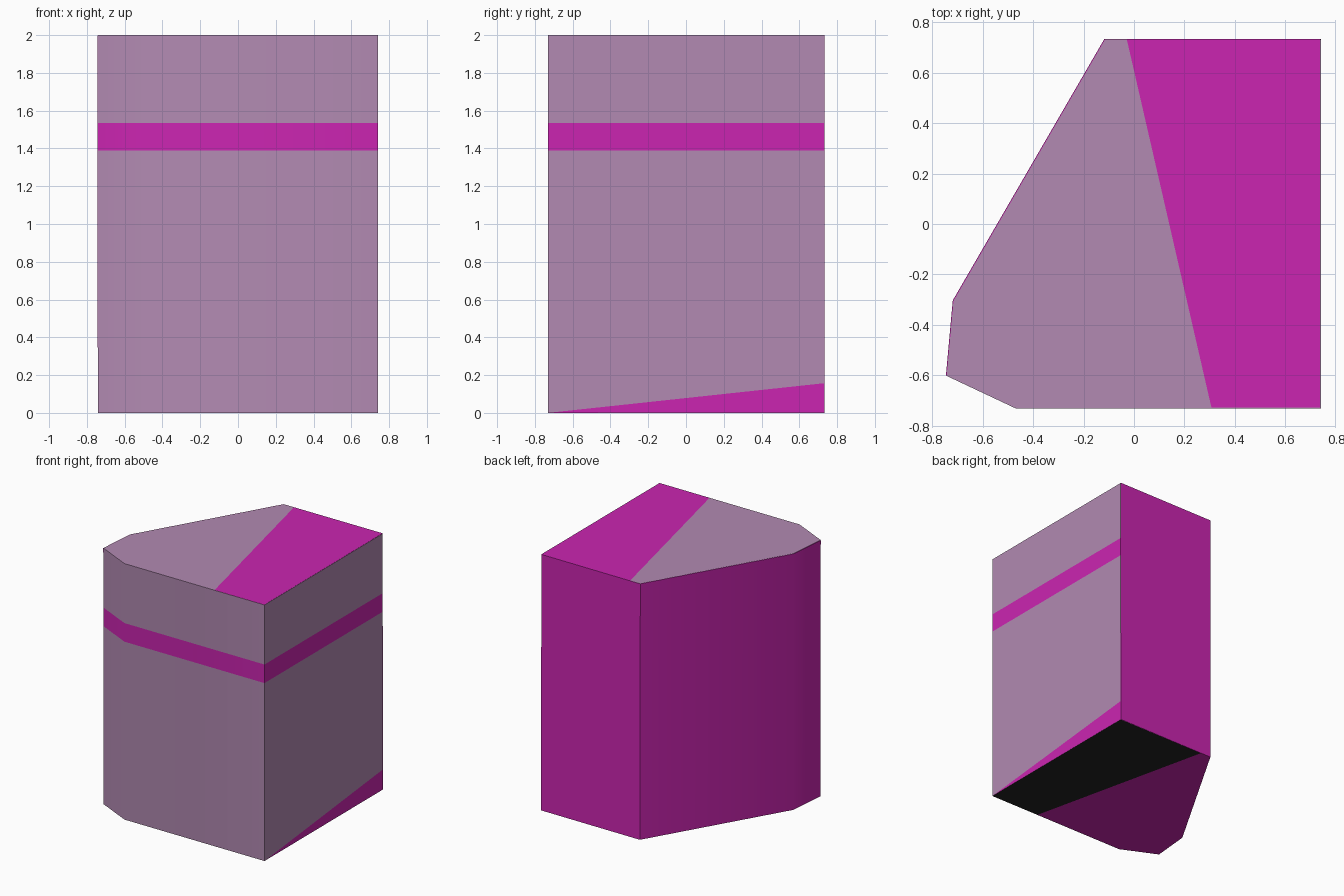
import bpy, bmesh, math
from mathutils import Matrix

if "Cube" in bpy.data.objects:
    bpy.data.objects.remove(bpy.data.objects["Cube"])

# footprint, counter-clockwise from the front left
OUTLINE = [(-0.47, -0.73), (0.74, -0.73), (0.74, 0.73),
           (-0.115, 0.73), (-0.715, -0.305), (-0.742, -0.602)]


def linear(c):
    return c / 12.92 if c <= 0.04045 else ((c + 0.055) / 1.055) ** 2.4


def material(name, r, g, b):
    m = bpy.data.materials.new(name)
    m.diffuse_color = (linear(r / 255), linear(g / 255), linear(b / 255), 1)
    m.use_nodes = True
    m.node_tree.nodes["Principled BSDF"].inputs["Base Color"].default_value = m.diffuse_color
    return m


mauve = material("mauve", 178, 138, 178)
magenta = material("magenta", 203, 37, 177)
black = material("black", 34, 34, 34)


def prism(name, levels, mats, pick):
    """Stack the outline at each level; pick(face centre z) gives a material slot."""
    bm = bmesh.new()
    rings = [[bm.verts.new((x, y, z)) for x, y in OUTLINE] for z in levels]
    n = len(OUTLINE)
    for lo, hi in zip(rings, rings[1:]):
        for i in range(n):
            j = (i + 1) % n
            bm.faces.new((lo[i], lo[j], hi[j], hi[i]))
    bm.faces.new(rings[0][::-1])
    bm.faces.new(rings[-1])
    for f in bm.faces:
        f.material_index = pick(f.calc_center_median().z)
    me = bpy.data.meshes.new(name)
    bm.to_mesh(me)
    bm.free()
    for m in mats:
        me.materials.append(m)
    ob = bpy.data.objects.new(name, me)
    bpy.context.collection.objects.link(ob)
    bpy.ops.object.select_all(action='DESELECT')
    ob.select_set(True)
    bpy.context.view_layer.objects.active = ob
    bpy.ops.object.shade_smooth_by_angle(angle=math.radians(30))
    return ob


# mauve block with a magenta band and a black underside
prism("banded_block", (0, 1.39, 1.535, 2), (mauve, magenta, black),
      lambda z: 2 if z < 0.01 else 1 if 1.39 < z < 1.535 else 0)

# magenta block, a hair behind, to the left and tilted, so it shows
# on the back, the left and the right half of the top
backing = prism("backing_block", (0, 2), (magenta,), lambda z: 0)
a = 0.0015
backing.data.transform(Matrix((
    (1, 0.107 * a, -a, 0.078 * a),
    (-0.107 * a, 1, -0.23 * a, 2 * a),
    (a, 0.23 * a, 1, -0.142 * a),
    (0, 0, 0, 1))))
# the right wall sits at x = 0.74, so the tilt is measured there
